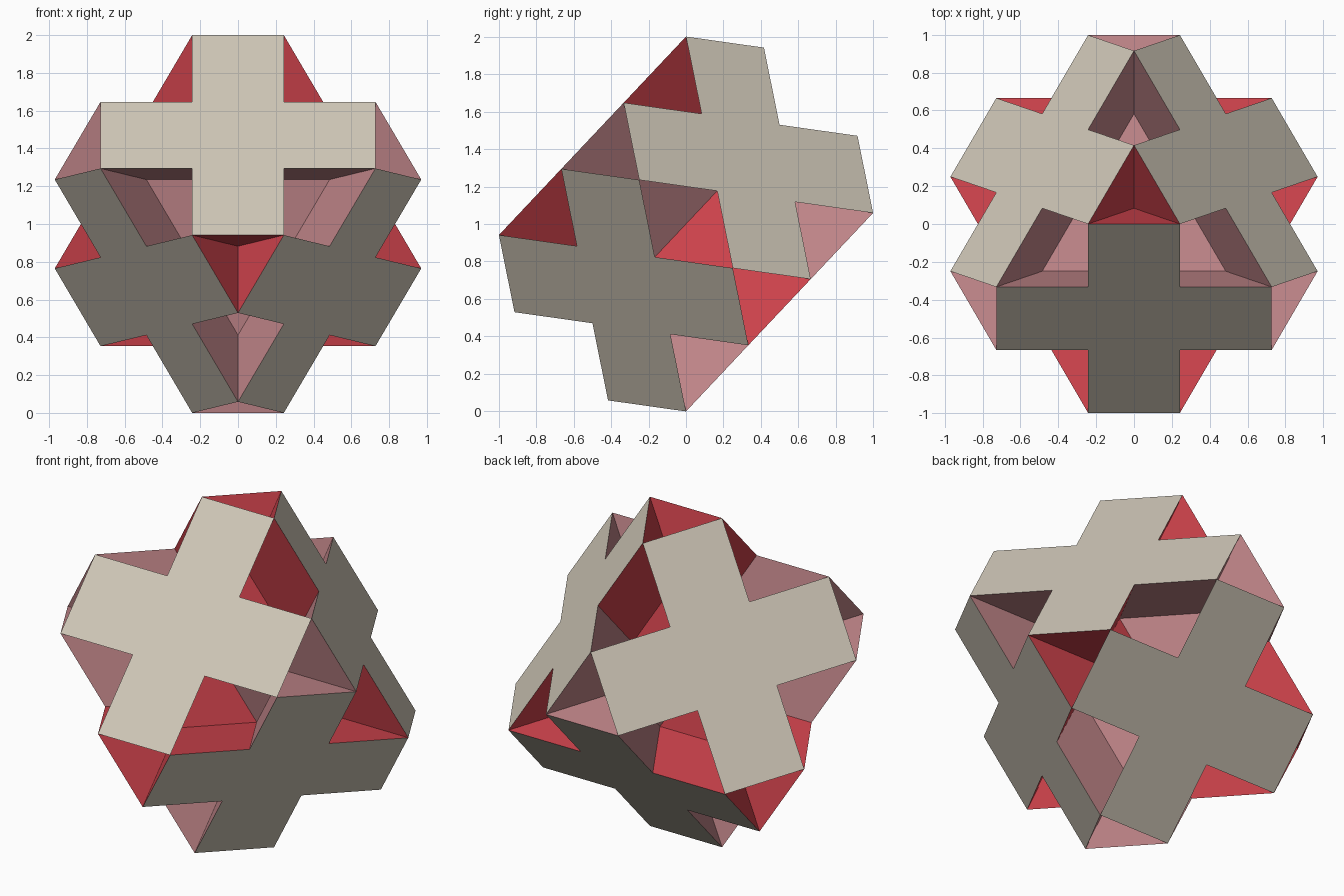
import bpy, math
from itertools import product
from mathutils import Matrix, Vector

if "Cube" in bpy.data.objects:
    bpy.data.objects.remove(bpy.data.objects["Cube"])

# Materials
def material(name, rgb):
    m = bpy.data.materials.new(name)
    m.diffuse_color = (*rgb, 1)
    m.use_nodes = True
    m.node_tree.nodes["Principled BSDF"].inputs["Base Color"].default_value = m.diffuse_color
    return m

MATS = [material("warm_beige", (0.63, 0.575, 0.48)),
        material("red", (0.63, 0.056, 0.073)),
        material("dusty_pink", (0.54, 0.24, 0.255))]

# Tilted cube frame: the solid rests on one edge-like corner pair
s = 1 / math.sqrt(17)
c = 3 * s
d = 2 * math.sqrt(2) * s
X, V, N = Vector((1, 0, 0)), Vector((0, d, c)), Vector((0, -c, d))
FRAME = Matrix((-X - V, X - V, N * math.sqrt(2))).transposed() * s
CENTRE = Vector((0, 0, 1))

def colour(pts):
    """Beige on cube planes; red or pink by which tetrahedron the plane belongs to."""
    n = (pts[1] - pts[0]).cross(pts[2] - pts[0])
    if min(abs(v) for v in n) < 1e-4:
        return 0
    sign = n.x * n.y * n.z * n.dot(pts[0])
    return 2 if sign > 0 else 1

def build(name, faces):
    verts, index, polys, mats = [], {}, [], []
    for face in faces:
        poly = []
        for p in face:
            key = tuple(round(v) for v in p)
            if key not in index:
                index[key] = len(verts)
                verts.append(FRAME @ p + CENTRE)
            poly.append(index[key])
        polys.append(poly)
        mats.append(colour(face))
    me = bpy.data.meshes.new(name)
    me.from_pydata(verts, [], polys)
    for m in MATS:
        me.materials.append(m)
    for poly, i in zip(me.polygons, mats):
        poly.material_index = i
    me.update()
    ob = bpy.data.objects.new(name, me)
    bpy.context.collection.objects.link(ob)

# Core: two crossed tetrahedra, three small triangles per point
core = []
for sx, sy, sz in product((1, -1), repeat=3):
    tip = Vector((sx, sy, sz))
    axes = [Vector((sx, 0, 0)), Vector((0, sy, 0)), Vector((0, 0, sz))]
    for i in range(3):
        a, b = axes[i], axes[(i + 1) % 3]
        tri = [tip, a, b]
        if (a - tip).cross(b - tip).dot(tip) < 0:
            tri.reverse()
        core.append(tri)
build("star_core", core)

# Cross blocks: a plus outline tapering down to an X-shaped ridge line of the core
outline, ridge = [], []
for k in range(4):
    co, si = round(math.cos(k * math.pi / 2)), round(math.sin(k * math.pi / 2))
    for (x, y), (u, v) in (((1, 0), (0, 0)), ((2, 1), (1, 1)), ((1, 2), (1, 1))):
        outline.append(Vector((x * co - y * si, x * si + y * co, 2)))
        ridge.append(Vector((u * co - v * si, u * si + v * co, 1)))

def cross_block(name, rot):
    top = [rot @ p for p in outline]
    low = [rot @ p for p in ridge]
    faces = [top]
    for i in range(12):
        j = (i + 1) % 12
        side = [top[j], top[i], low[i]]
        if (low[i] - low[j]).length > 0.1:
            side.append(low[j])
        faces.append(side)
    build(name, faces)

for name, angle, axis in (("front_cross", 0, 'X'), ("back_cross", 180, 'X'),
                          ("upper_right_cross", 90, 'X'), ("lower_left_cross", -90, 'X'),
                          ("lower_right_cross", 90, 'Y'), ("upper_left_cross", -90, 'Y')):
    cross_block(name, Matrix.Rotation(math.radians(angle), 3, axis))
